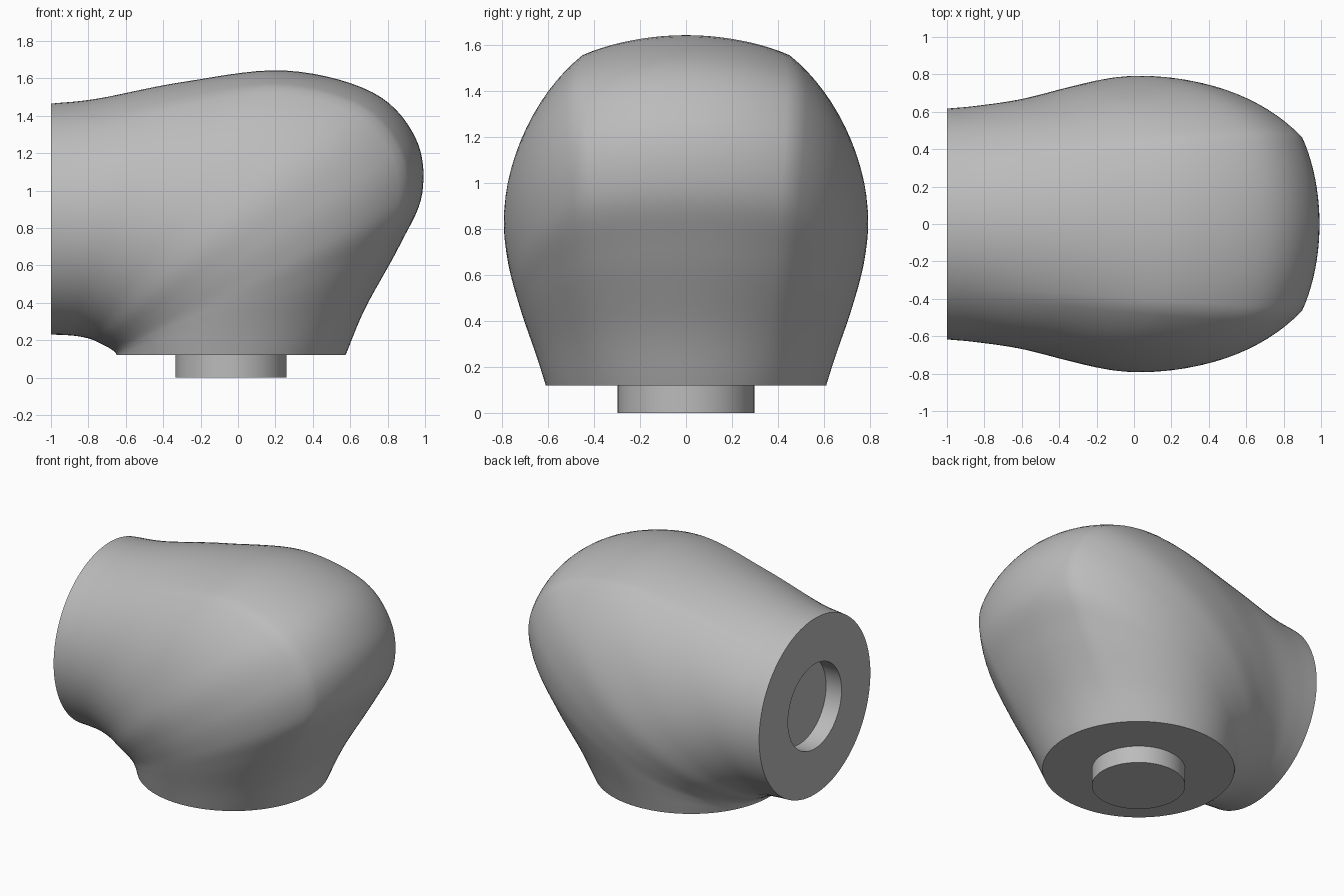
import bpy, bmesh, math
from mathutils import Vector

cube = bpy.data.objects.get("Cube")
if cube:
    bpy.data.objects.remove(cube, do_unlink=True)

AROUND = 96
STEPS = 7
PEG_RADIUS = 0.297
PEG_DEPTH = 0.12

grey = bpy.data.materials.new("plain grey")
grey.use_nodes = True
grey.diffuse_color = (0.5, 0.5, 0.5, 1)
grey.node_tree.nodes["Principled BSDF"].inputs["Base Color"].default_value = (0.5, 0.5, 0.5, 1)

# Stations along the bend: inner x, z, outer x, z, half width, flatness of the outer side
STATIONS = [Vector(row) for row in (
    (-1, .23, -1, 1.465, .617, 0),
    (-.93, .228, -.75, 1.492, .632, .1),
    (-.86, .222, -.3, 1.58, .67, .5),
    (-.79, .207, .25, 1.642, .74, .9),
    (-.74, .185, .72, 1.525, .79, 1),
    (-.70, .165, .95, 1.28, .78, 1),
    (-.675, .15, .985, .985, .745, 1),
    (-.66, .138, .866, .71, .705, .8),
    (-.652, .128, .68, .37, .65, .4),
    (-.65, .12, .575, .12, .61, 0),
)]


def smooth_stations(rows):
    """Catmull-Rom interpolation through the stations."""
    padded = [rows[0] * 2 - rows[1]] + rows + [rows[-1] * 2 - rows[-2]]
    result = []
    for a, b, c, d in zip(padded, padded[1:], padded[2:], padded[3:]):
        for i in range(STEPS):
            t = i / STEPS
            result.append(b + (c - a) * (t / 2)
                          + (a * 2 - b * 5 + c * 4 - d) * (t * t / 2)
                          + (b * 3 - a - c * 3 + d) * (t ** 3 / 2))
    return result + [rows[-1]]


def section(station):
    """Round section whose outer side flattens into a shallow arc with soft shoulders."""
    x0, z0, x1, z1, width, flat = station
    inner, outer = Vector((x0, 0, z0)), Vector((x1, 0, z1))
    middle, half = (inner + outer) / 2, (outer - inner) / 2
    shoulder = 0.795
    stretch = 1 + 0.12 * flat
    points = []
    for i in range(AROUND):
        angle = math.tau * i / AROUND
        s = math.sin(angle)
        if s > shoulder:
            edge = shoulder * stretch
            s = edge + (s - shoulder) / (1 - shoulder) * (1 - edge)
        elif s > 0:
            s *= stretch
        points.append(middle + half * s + Vector((0, width * math.cos(angle), 0)))
    return points


def loft(name, rings):
    """Skin closed rings and cap both ends."""
    bm = bmesh.new()
    loops = [[bm.verts.new(p) for p in ring] for ring in rings]
    for a, b in zip(loops, loops[1:]):
        for i in range(AROUND):
            j = (i + 1) % AROUND
            bm.faces.new((a[i], a[j], b[j], b[i]))
    bm.faces.new(loops[0])
    bm.faces.new(loops[-1])
    bmesh.ops.recalc_face_normals(bm, faces=bm.faces)
    mesh = bpy.data.meshes.new(name)
    bm.to_mesh(mesh)
    bm.free()
    mesh.materials.append(grey)
    obj = bpy.data.objects.new(name, mesh)
    bpy.context.collection.objects.link(obj)
    bpy.ops.object.select_all(action="DESELECT")
    obj.select_set(True)
    bpy.context.view_layer.objects.active = obj
    bpy.ops.object.shade_smooth_by_angle(angle=math.radians(40))
    return obj


def side_circle(x, z):
    return section((x, z - PEG_RADIUS, x, z + PEG_RADIUS, PEG_RADIUS, 0))


def flat_circle(x, z):
    return section((x - PEG_RADIUS, z, x + PEG_RADIUS, z, PEG_RADIUS, 0))


# Elbow body, with the round socket sunk into its side opening
first, last = STATIONS[0], STATIONS[-1]
socket_z = (first[1] + first[3]) / 2
socket = [side_circle(first[0] + PEG_DEPTH, socket_z), side_circle(first[0], socket_z)]
loft("elbow_body", socket + [section(s) for s in smooth_stations(STATIONS)])

# Peg under the base
peg_x = (last[0] + last[2]) / 2
loft("base_peg", [flat_circle(peg_x, 0), flat_circle(peg_x, PEG_DEPTH)])
